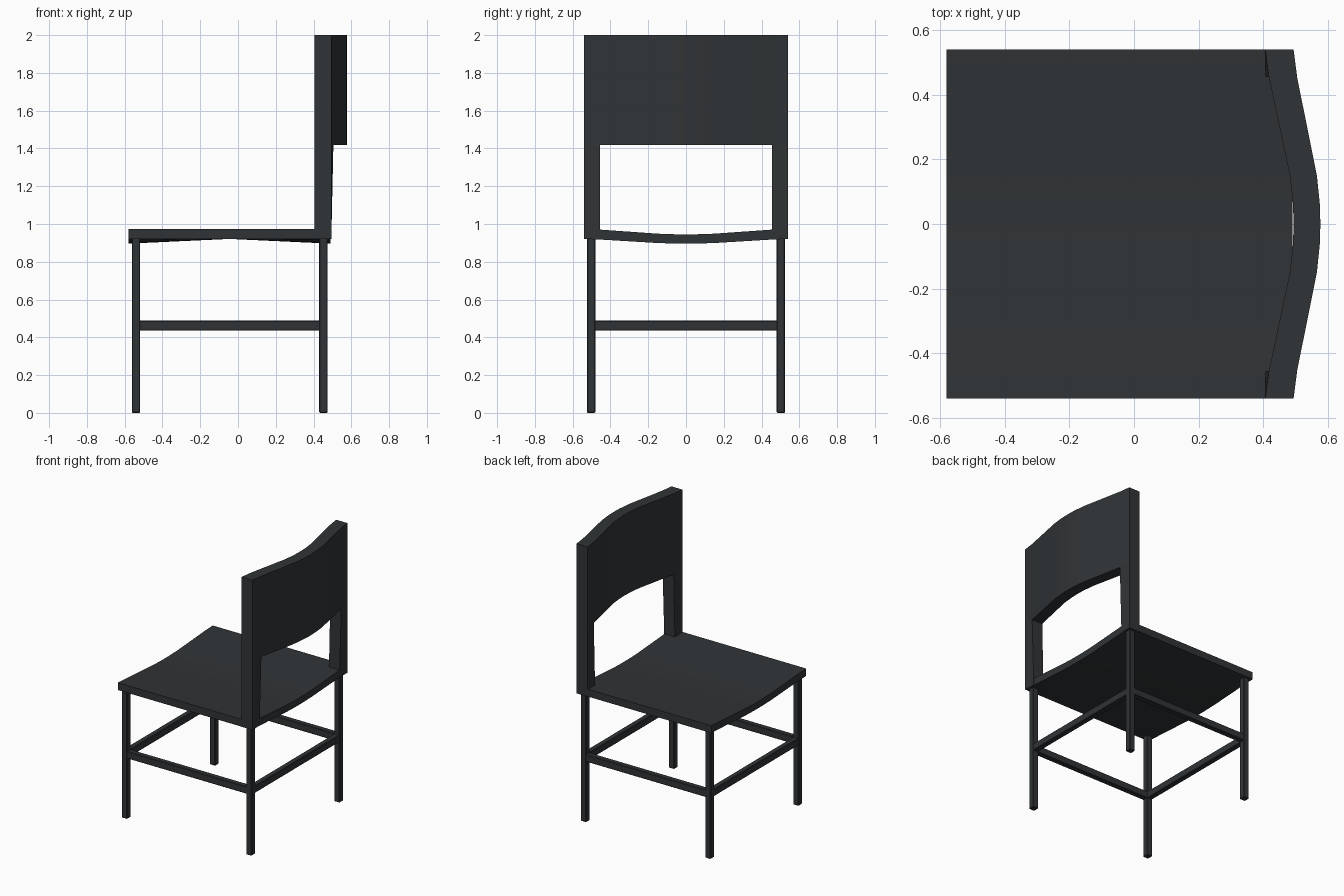
import bpy, bmesh
from mathutils import Vector

if "Cube" in bpy.data.objects:
    bpy.data.objects.remove(bpy.data.objects["Cube"])

dark = bpy.data.materials.new("dark_grey")
dark.diffuse_color = (0.03, 0.034, 0.037, 1)
dark.use_nodes = True
dark.node_tree.nodes["Principled BSDF"].inputs["Base Color"].default_value = dark.diffuse_color

# shared curve: (y, how far the seat sags / the backrest bows)
CURVE = [(-0.54, 0), (-0.455, 0.13), (-0.15, 0.87), (-0.06, 0.98), (0, 1),
         (0.06, 0.98), (0.15, 0.87), (0.455, 0.13), (0.54, 0)]


def finish(name, bm, smooth=False):
    bmesh.ops.recalc_face_normals(bm, faces=bm.faces)
    me = bpy.data.meshes.new(name)
    bm.to_mesh(me)
    bm.free()
    ob = bpy.data.objects.new(name, me)
    bpy.context.collection.objects.link(ob)
    me.materials.append(dark)
    if smooth:
        bpy.ops.object.select_all(action='DESELECT')
        ob.select_set(True)
        bpy.context.view_layer.objects.active = ob
        bpy.ops.object.shade_smooth_by_angle()
    return ob


def loft(name, rings, smooth=False):
    """Bridge equal-sized rings of points and cap both ends."""
    bm = bmesh.new()
    vs = [[bm.verts.new(p) for p in r] for r in rings]
    n = len(rings[0])
    for a, b in zip(vs, vs[1:]):
        for i in range(n):
            j = (i + 1) % n
            bm.faces.new((a[i], a[j], b[j], b[i]))
    bm.faces.new(vs[0])
    bm.faces.new(vs[-1])
    return finish(name, bm, smooth)


def bar(name, centre, size):
    """Box with lightly chamfered edges."""
    bm = bmesh.new()
    bmesh.ops.create_cube(bm, size=1)
    for v in bm.verts:
        v.co = Vector(c + k * s for c, k, s in zip(centre, v.co, size))
    bmesh.ops.bevel(bm, geom=bm.edges[:], offset=0.004, segments=1, affect='EDGES')
    return finish(name, bm)


# seat: dished top, underside dips at front and rear edges only
seat_rings = []
for y, t in CURVE:
    top, low = 0.974 - 0.029 * t, 0.921 - 0.025 * t
    seat_rings.append([(-0.58, y, top), (-0.045, y, top), (0.49, y, top),
                       (0.49, y, low), (-0.045, y, 0.921), (-0.58, y, low)])
loft("seat", seat_rings, True)

# curved backrest panel
back_rings = []
for y, t in CURVE:
    f, r = 0.406 + 0.088 * t, 0.494 + 0.083 * t
    back_rings.append([(f, y, 1.417), (r, y, 1.417), (r, y, 2), (f, y, 2)])
loft("backrest", back_rings, True)

# back posts, inner edge twisting to meet the panel
for s, side in ((-1, "left"), (1, "right")):
    o, i = 0.54 * s, 0.455 * s
    loft(f"back_post_{side}", [
        [(0.406, o, 0.92), (0.494, o, 0.92), (0.491, i, 0.92), (0.406, i, 0.92)],
        [(0.406, o, 1.417), (0.494, o, 1.417), (0.505, i, 1.417), (0.417, i, 1.417)]])

# legs and stretchers
X0, X1, Y = -0.54, 0.452, 0.502
for s, side in ((-1, "left"), (1, "right")):
    for x, end in ((X0, "front"), (X1, "rear")):
        bar(f"leg_{end}_{side}", (x, Y * s, 0.463), (0.044, 0.044, 0.926))
    bar(f"side_stretcher_{side}", ((X0 + X1) / 2, Y * s, 0.462), (X1 - X0, 0.04, 0.052))
for x, end in ((X0, "front"), (X1, "rear")):
    bar(f"cross_stretcher_{end}", (x, 0, 0.462), (0.04, 2 * Y, 0.052))
